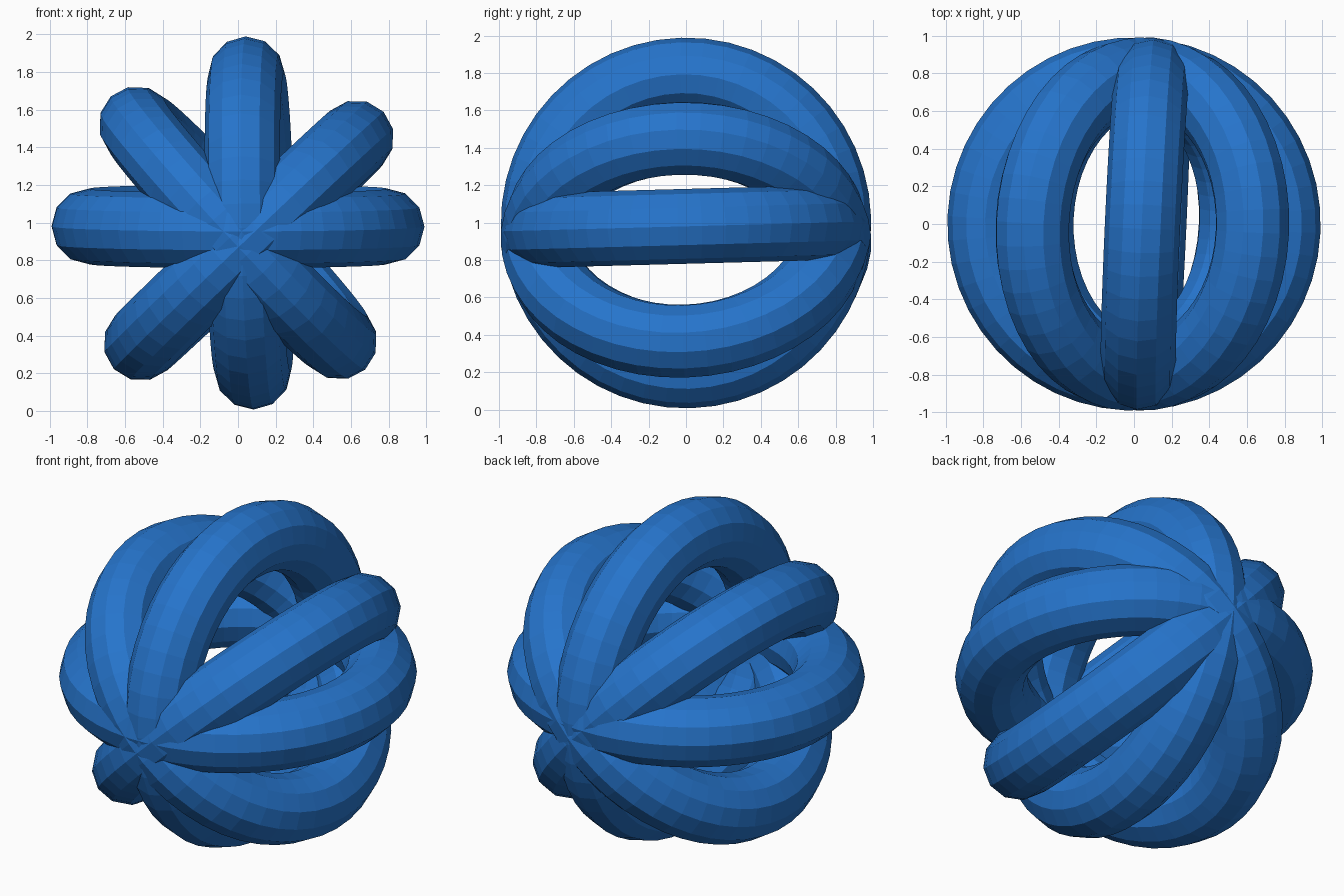
import bpy
import math
from mathutils import Matrix, Vector

cube = bpy.data.objects.get("Cube")
if cube:
    bpy.data.objects.remove(cube, do_unlink=True)

# Single blue for every ring
COLOUR = (0.019, 0.175, 0.6, 1.0)
blue = bpy.data.materials.new("blue")
blue.use_nodes = True
blue.diffuse_color = COLOUR
blue.node_tree.nodes["Principled BSDF"].inputs["Base Color"].default_value = COLOUR

# Shared, slightly tilted axis where all rings cross front and back
AXIS = Vector((0.045, 1, 0.027)).normalized()


def ring(name, centre_x, centre_z, degrees):
    """Faceted ring holding the shared axis, spread at an angle from +x towards +z."""
    a = math.radians(degrees)
    spread = Vector((math.cos(a), 0, math.sin(a)))
    spread = (spread - AXIS * spread.dot(AXIS)).normalized()
    normal = spread.cross(AXIS)
    bpy.ops.mesh.primitive_torus_add(major_radius=0.791, minor_radius=0.2,
                                     major_segments=48, minor_segments=12)
    obj = bpy.context.object
    obj.name = name
    frame = Matrix((spread, AXIS, normal)).transposed().to_4x4()
    obj.matrix_world = Matrix.Translation((centre_x, 0, centre_z)) @ frame
    obj.data.materials.append(blue)
    return obj


# Four interlocking rings fanned around the axis
ring("level_ring", 0, 0.98, 0)
ring("rising_left_ring", 0.057, 0.905, 43.6)
ring("upright_ring", 0.062, 0.998, 91.2)
ring("rising_right_ring", 0, 0.945, 133)
